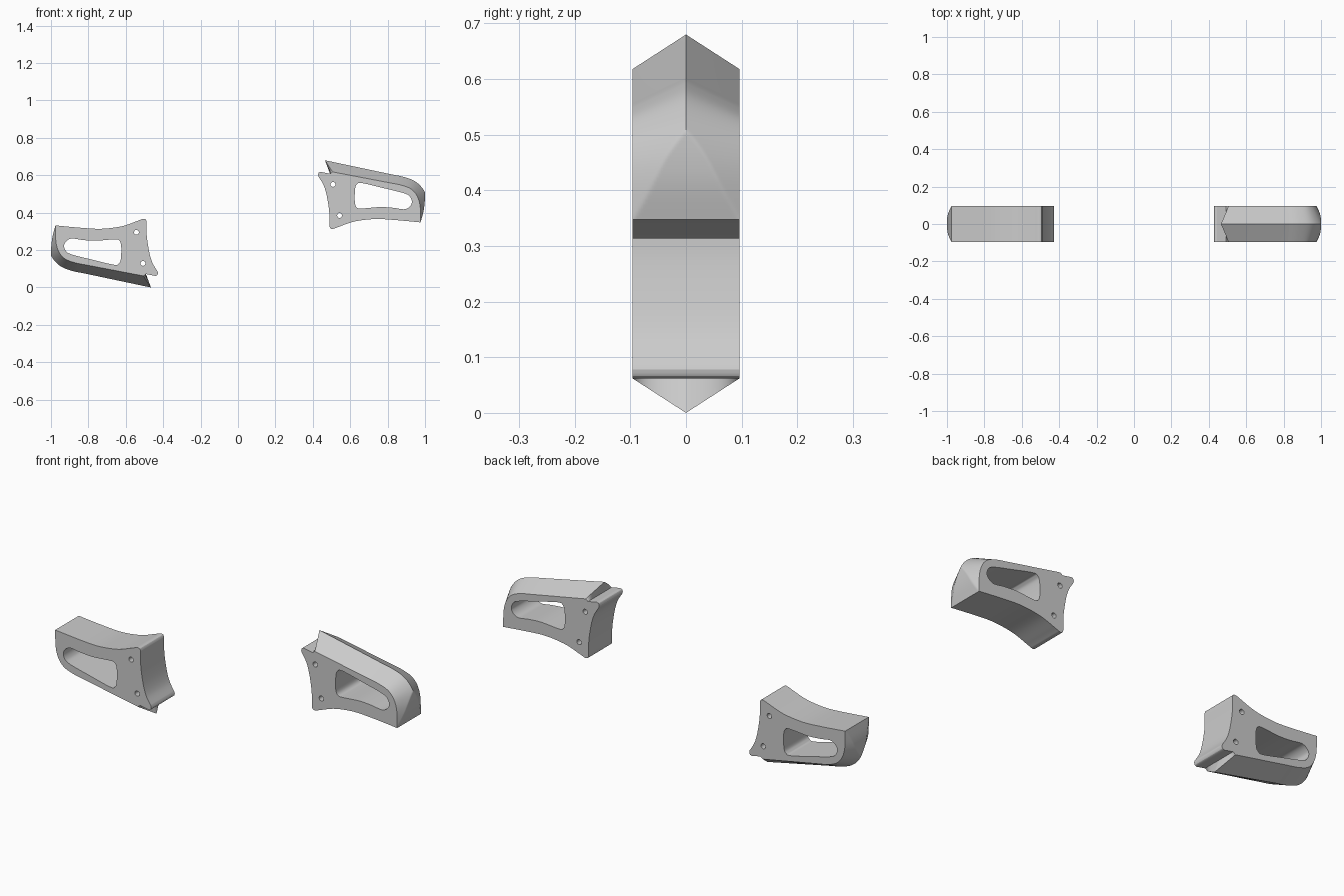
import bpy, math
from mathutils import Vector

if "Cube" in bpy.data.objects:
    bpy.data.objects.remove(bpy.data.objects["Cube"])

W = 0.096      # half thickness
RIDGE = 0.046  # height of the pointed edge
ROWS = 24      # cross-sections per half


def curve(pts, n=8, closed=False):
    """Smooth curve through the points."""
    p = [Vector(q) for q in pts]
    k = len(p)
    out = []
    for i in range(k if closed else k - 1):
        if closed:
            a, b, c, d = (p[(i + j) % k] for j in (-1, 0, 1, 2))
        else:
            a, b, c, d = p[max(i - 1, 0)], p[i], p[i + 1], p[min(i + 2, k - 1)]
        for s in range(n):
            t = s / n
            out.append(0.5 * (2 * b + (c - a) * t + (2 * a - 5 * b + 4 * c - d) * t * t
                              + (3 * b - a - 3 * c + d) * t ** 3))
    if not closed:
        out.append(p[-1])
    return out


def loft(name, rows):
    """Join closed (y, outline) rows and cap both ends."""
    n = len(rows[0][1])
    verts = [(p.x, y, p.y) for y, ring in rows for p in ring]
    faces = [(r * n + i, r * n + (i + 1) % n, (r + 1) * n + (i + 1) % n, (r + 1) * n + i)
             for r in range(len(rows) - 1) for i in range(n)]
    faces += [tuple(reversed(range(n))), tuple(range((len(rows) - 1) * n, len(rows) * n))]
    me = bpy.data.meshes.new(name)
    me.from_pydata(verts, [], faces)
    ob = bpy.data.objects.new(name, me)
    bpy.context.collection.objects.link(ob)
    bpy.context.view_layer.objects.active = ob
    bpy.ops.object.select_all(action='DESELECT')
    ob.select_set(True)
    bpy.ops.object.mode_set(mode='EDIT')
    bpy.ops.mesh.select_all(action='SELECT')
    bpy.ops.mesh.normals_make_consistent(inside=False)
    bpy.ops.object.mode_set(mode='OBJECT')
    return ob


# plate outline: bottom edge, concave inner edge, top inner corner
bottom = curve([(.976, .348), (.837, .361), (.73, .366), (.623, .353), (.543, .326), (.515, .315)])
corner = curve([(.505, .313), (.494, .316), (.489, .328)], 4)
inner = curve([(.489, .345), (.488, .40), (.481, .455), (.470, .51), (.455, .553), (.431, .592)])
top = curve([(.428, .602), (.432, .614), (.443, .618)], 4) + [Vector((.492, .608))]
fixed = bottom[1:] + corner + inner + top

# edge of the flat side, swept out to the ridge
edge_pts = [(.506, .618), (.87, .548), (.92, .530), (.950, .502), (.967, .466), (.975, .42), (.976, .348)]
edge = [Vector(edge_pts[0])] + curve([(.82, .558)] + edge_pts[1:], 10)
end = curve([(.976, .348), (.990, .40), (.997, .444), (1.0, .50), (1.0, .60)], 12)


def end_x(z):
    for a, b in zip(end, end[1:]):
        if a.y <= z <= b.y:
            return a.x + (b.x - a.x) * (z - a.y) / (b.y - a.y)
    return 1.0 if z > .5 else .976


def section(t):
    ring = []
    for i, p in enumerate(edge):
        if i == 0:
            q = p.lerp(Vector((.465, .68)), t)     # overhanging beak
        elif i == len(edge) - 1:
            q = p.copy()
        else:
            d = (edge[i + 1] - edge[i - 1]).normalized()
            q = p + Vector((-d.y, d.x)) * RIDGE * t
            q.x = min(q.x, max(end_x(q.y), p.x))   # trimmed by the end face
        ring.append(q)
    return ring + fixed


rows = []
for r in range(-ROWS, ROWS + 1):
    u = r / ROWS
    rows.append((u * W, section(1 - abs(u))))
blade = loft("right_block", rows)

# cutters: grip slot and two screw holes
slot = curve([(.626, .525), (.637, .552), (.665, .558), (.78, .531), (.89, .503), (.922, .482),
              (.928, .447), (.895, .419), (.83, .426), (.76, .430), (.67, .423), (.638, .426),
              (.625, .455)], 6, True)
cutters = [("slot_cutter", slot)]
for i, (x, z) in enumerate([(.508, .551), (.543, .385)]):
    cutters.append((f"hole_cutter_{i}", [Vector((x + .013 * math.cos(a * math.pi / 12),
                                                 z + .013 * math.sin(a * math.pi / 12)))
                                         for a in range(24)]))
for name, outline in cutters:
    c = loft(name, [(-.2, outline), (.2, outline)])
    c.hide_render = True
    bpy.context.view_layer.objects.active = blade
    m = blade.modifiers.new("cut", 'BOOLEAN')
    m.operation, m.solver, m.object = 'DIFFERENCE', 'EXACT', c
    bpy.ops.object.modifier_apply(modifier=m.name)
    bpy.data.objects.remove(c)

bpy.ops.object.select_all(action='DESELECT')
blade.select_set(True)
bpy.context.view_layer.objects.active = blade
bpy.ops.object.shade_smooth_by_angle(angle=math.radians(25))

# second block: the same part turned half a circle about y
other = bpy.data.objects.new("left_block", blade.data.copy())
bpy.context.collection.objects.link(other)
other.rotation_euler = (0, math.pi, 0)
other.location = (0, 0, .68)
